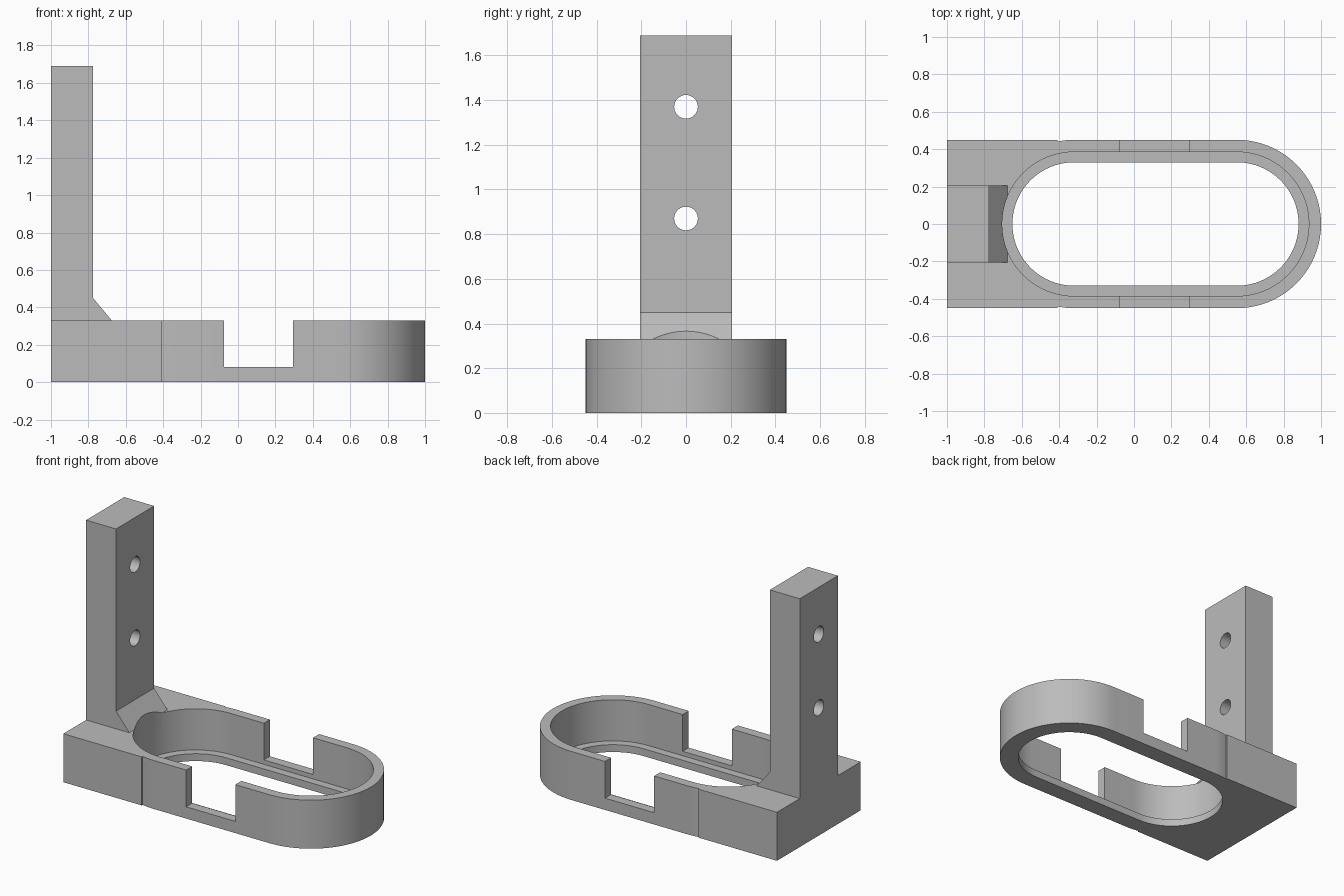
import bpy, bmesh, math
from mathutils import Vector

if "Cube" in bpy.data.objects:
    bpy.data.objects.remove(bpy.data.objects["Cube"])

grey = bpy.data.materials.new("plain grey")
grey.diffuse_color = (0.5, 0.5, 0.5, 1)
grey.use_nodes = True
grey.node_tree.nodes["Principled BSDF"].inputs["Base Color"].default_value = grey.diffuse_color

LEFT, RIGHT = -0.32, 0.55      # centres of the rounded ends
SEG = 40                       # segments per half circle


def prism(name, points, direction):
    """Extrude a closed outline along a direction."""
    bm = bmesh.new()
    face = bm.faces.new([bm.verts.new(p) for p in points])
    ext = bmesh.ops.extrude_face_region(bm, geom=[face])
    verts = [g for g in ext["geom"] if isinstance(g, bmesh.types.BMVert)]
    bmesh.ops.translate(bm, verts=verts, vec=Vector(direction))
    bmesh.ops.recalc_face_normals(bm, faces=bm.faces)
    mesh = bpy.data.meshes.new(name)
    bm.to_mesh(mesh)
    bm.free()
    mesh.materials.append(grey)
    obj = bpy.data.objects.new(name, mesh)
    bpy.context.collection.objects.link(obj)
    return obj


def arc(cx, r, start, end, z):
    return [(cx + r * math.cos(a), r * math.sin(a), z)
            for a in (math.radians(start + (end - start) * i / SEG) for i in range(SEG + 1))]


def stadium(name, r, z0, z1):
    return prism(name, arc(RIGHT, r, -90, 90, z0) + arc(LEFT, r, 90, 270, z0), (0, 0, z1 - z0))


def box(name, x0, x1, y0, y1, z0, z1):
    return prism(name, [(x0, y0, z0), (x1, y0, z0), (x1, y1, z0), (x0, y1, z0)], (0, 0, z1 - z0))


def combine(target, tool, operation):
    mod = target.modifiers.new(tool.name, 'BOOLEAN')
    mod.operation, mod.solver, mod.object = operation, 'EXACT', tool
    bpy.context.view_layer.objects.active = target
    bpy.ops.object.modifier_apply(modifier=mod.name)
    bpy.data.objects.remove(tool)


# Base: square mounting block running into a rounded holder, with a tiny step at the joint
W, H, STEP = 0.45, 0.33, -0.41
joint = math.degrees(math.asin((LEFT - STEP) / W))
near = [(LEFT + W * math.sin(math.radians(-a)), -W * math.cos(math.radians(a)), 0)
        for a in (joint * (1 - i / 6) for i in range(7))]
far = [(x, -y, z) for x, y, z in reversed(near)]
outline = ([(-1, -W, 0), (STEP, -W, 0)] + near + arc(RIGHT, W, -90, 90, 0)
           + far + [(STEP, W, 0), (-1, W, 0)])
bracket = prism("bracket", outline, (0, 0, H))

# Upright post with a sloped gusset at its foot
post = prism("post", [(-1, -0.205, 0.15), (-0.675, -0.205, 0.15), (-0.675, -0.205, H),
                      (-0.775, -0.205, 0.45), (-0.775, -0.205, 1.69), (-1, -0.205, 1.69)],
             (0, 0.41, 0))
combine(bracket, post, 'UNION')

# Pocket, narrower through opening and the pair of side slots
combine(bracket, stadium("pocket", 0.385, 0.05, 0.8), 'DIFFERENCE')
combine(bracket, stadium("opening", 0.33, -0.2, 0.5), 'DIFFERENCE')
combine(bracket, box("side_slots", -0.075, 0.295, -0.6, 0.6, 0.08, 0.6), 'DIFFERENCE')

# Screw holes through the post
for z in (0.87, 1.37):
    circle = [(-1.2, 0.053 * math.cos(math.tau * i / 32), z + 0.053 * math.sin(math.tau * i / 32))
              for i in range(32)]
    combine(bracket, prism("screw_hole", circle, (0.6, 0, 0)), 'DIFFERENCE')

# Smooth curved walls, keep edges crisp
bpy.ops.object.select_all(action='DESELECT')
bracket.select_set(True)
bpy.context.view_layer.objects.active = bracket
bpy.ops.object.shade_smooth_by_angle(angle=math.radians(20))
